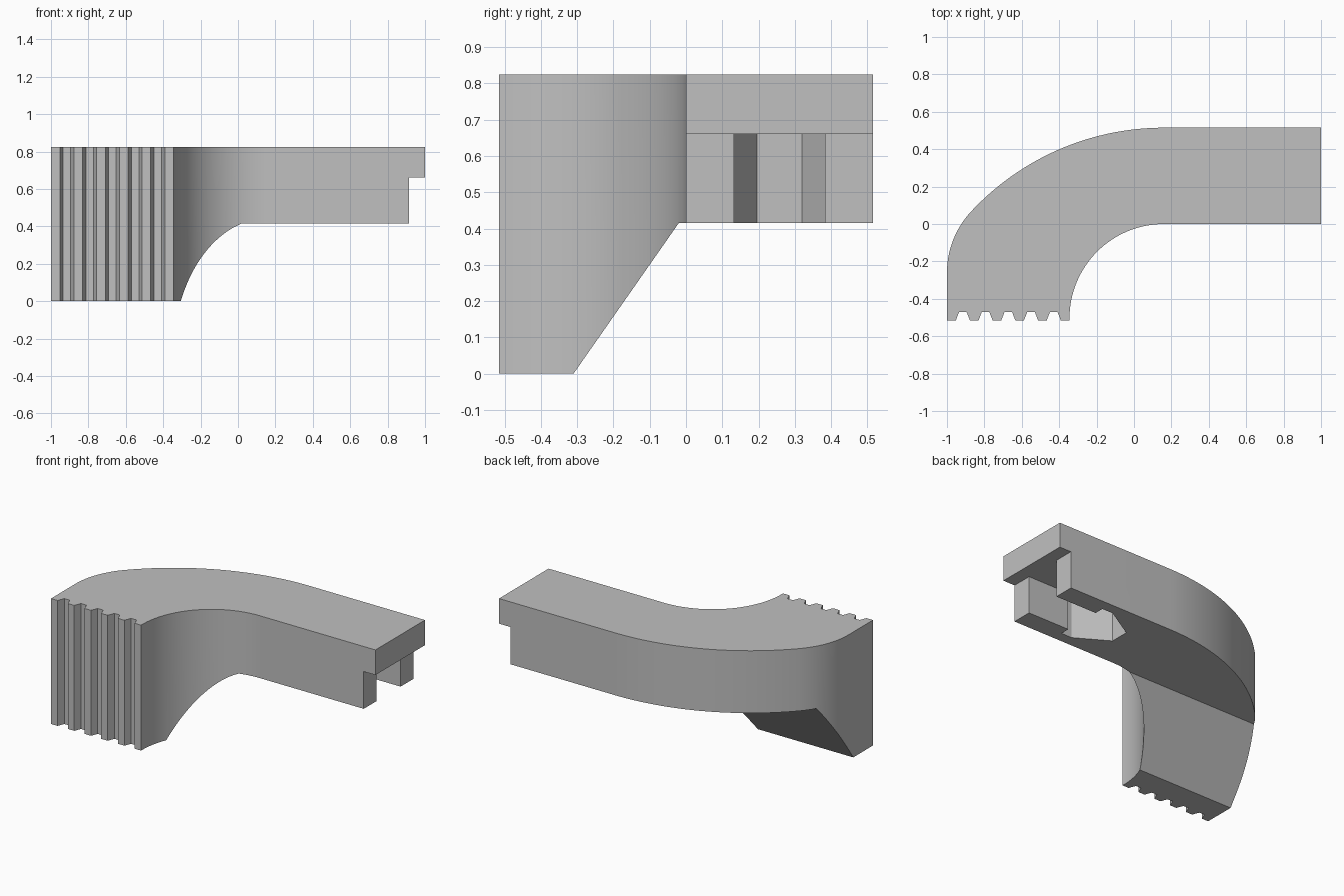
import bpy
import bmesh
from math import sin, cos, atan2, pi, sqrt, radians
from mathutils import Vector

cube = bpy.data.objects.get("Cube")
if cube:
    bpy.data.objects.remove(cube, do_unlink=True)

HEIGHT, SLOT_TOP, UNDERSIDE = 0.825, 0.66, 0.415
HALF_DEPTH, BEND_X = 0.515, 0.16

grey = bpy.data.materials.new("plain grey")
grey.use_nodes = True
GREY = (0.53, 0.53, 0.53, 1)
grey.diffuse_color = GREY
grey.node_tree.nodes["Principled BSDF"].inputs["Base Color"].default_value = GREY


def prism(name, points, offset):
    """Extrude a closed 3D outline by an offset vector."""
    bm = bmesh.new()
    face = bm.faces.new([bm.verts.new(p) for p in points])
    out = bmesh.ops.extrude_face_region(bm, geom=[face])
    moved = [v for v in out["geom"] if isinstance(v, bmesh.types.BMVert)]
    bmesh.ops.translate(bm, verts=moved, vec=Vector(offset))
    bmesh.ops.recalc_face_normals(bm, faces=bm.faces)
    mesh = bpy.data.meshes.new(name)
    bm.to_mesh(mesh)
    bm.free()
    mesh.materials.append(grey)
    obj = bpy.data.objects.new(name, mesh)
    bpy.context.collection.objects.link(obj)
    return obj


def arc(cx, cy, radius, start, end, steps):
    angles = [start + (end - start) * i / steps for i in range(steps + 1)]
    return [(cx + radius * cos(a), cy + radius * sin(a)) for a in angles]


# Plan outline: toothed front edge, inner bend, straight arm, outer bend
outline = [(-1, -HALF_DEPTH)]
for i in range(5):
    centre = -0.915 + i * 0.1215
    outline += [(centre - 0.0375, -HALF_DEPTH), (centre - 0.02, -0.47),
                (centre + 0.02, -0.47), (centre + 0.0375, -HALF_DEPTH)]
outline.append((-0.345, -HALF_DEPTH))
outline += arc(BEND_X, -0.505, 0.505, pi, pi / 2, 32)
outline += [(1, 0), (1, HALF_DEPTH)]
big, small = 1.41, 0.48
big_y = HALF_DEPTH - big
small_x = -1 + small
small_y = big_y + sqrt((big - small) ** 2 - (small_x - BEND_X) ** 2)
meet = atan2(small_y - big_y, small_x - BEND_X)
outline += arc(BEND_X, big_y, big, pi / 2, meet, 32)
outline += arc(small_x, small_y, small, meet, pi, 16)[1:]
bracket = prism("curved_bracket", [(x, y, 0) for x, y in outline], (0, 0, HEIGHT))

# Sloped underside below the arm
under = [(-0.38, -0.1), (-0.31, 0), (-0.02, UNDERSIDE), (1, UNDERSIDE), (1, -0.1)]
cutters = [prism("underside_cutter", [(-2, y, z) for y, z in under], (4, 0, 0))]

# Step under the end lip
step = [(0.915, -1), (2, -1), (2, 1), (0.915, 1)]
cutters.append(prism("lip_cutter", [(x, y, 0.2) for x, y in step], (0, 0, SLOT_TOP - 0.2)))

# Arrow-shaped fastener slot, mirrored about the middle of the arm
half = [(0.95, 0.125), (0.615, 0.125), (0.615, 0.187), (0.537, 0.187), (0.328, 0.0625)]
mid = HALF_DEPTH / 2
slot = [(x, mid + w) for x, w in half] + [(x, mid - w) for x, w in reversed(half)]
cutters.append(prism("slot_cutter", [(x, y, 0.2) for x, y in slot], (0, 0, SLOT_TOP - 0.2)))

# Cut the shapes away and tidy up
bpy.ops.object.select_all(action="DESELECT")
bpy.context.view_layer.objects.active = bracket
bracket.select_set(True)
for cutter in cutters:
    cutter.hide_render = True
    mod = bracket.modifiers.new("cut", "BOOLEAN")
    mod.operation = "DIFFERENCE"
    mod.solver = "EXACT"
    mod.object = cutter
    bpy.ops.object.modifier_apply(modifier=mod.name)
    bpy.data.objects.remove(cutter, do_unlink=True)
bpy.ops.object.shade_smooth_by_angle(angle=radians(25))
